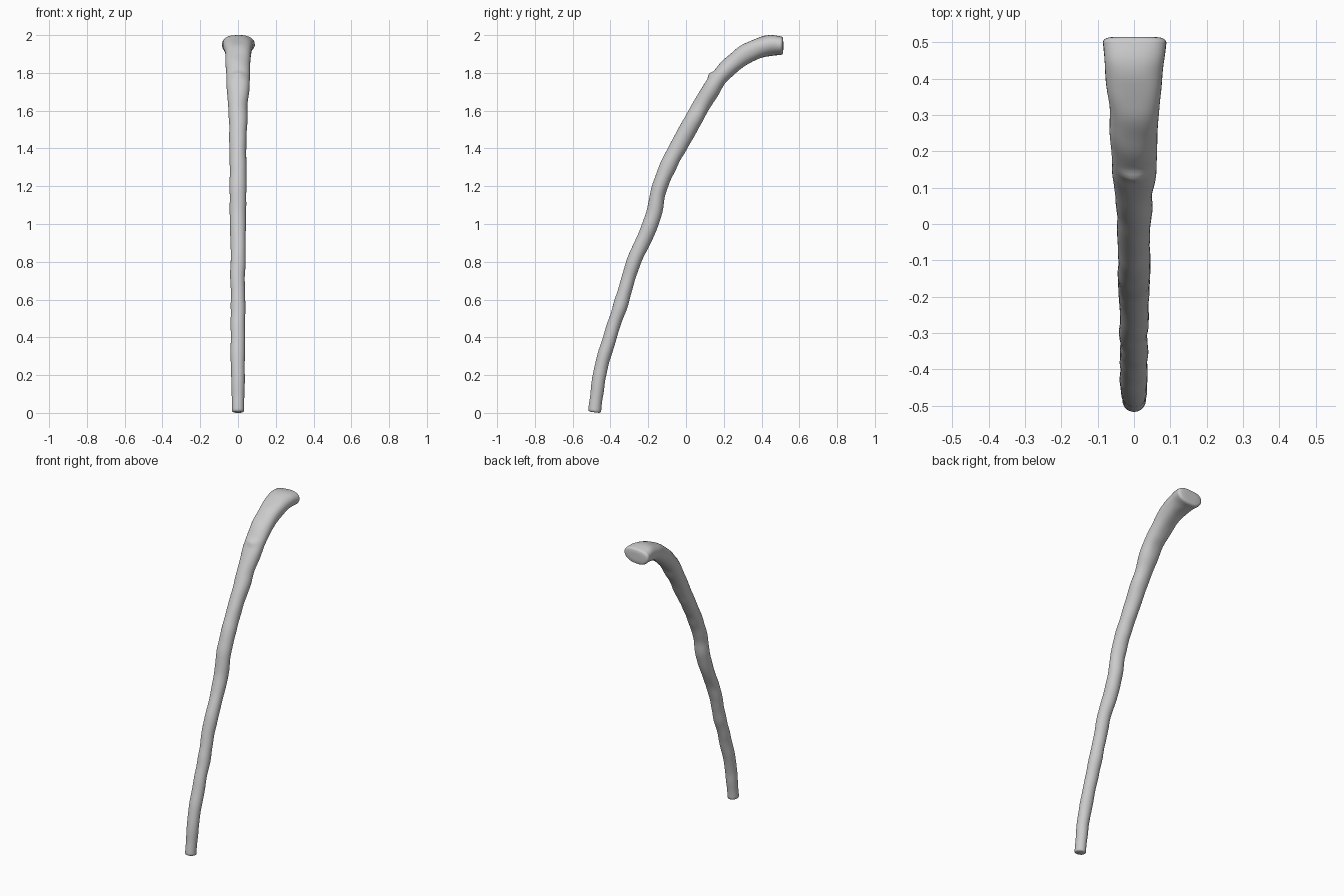
import bpy, bmesh, math
from mathutils import Vector, noise

if "Cube" in bpy.data.objects:
    bpy.data.objects.remove(bpy.data.objects["Cube"])

# Stations along the stick: y, z, half width in x, half thickness in side view
STATIONS = [
    (-0.484, 0.008, 0.034, 0.034), (-0.458, 0.20, 0.036, 0.035),
    (-0.403, 0.40, 0.037, 0.036), (-0.337, 0.60, 0.038, 0.037),
    (-0.277, 0.80, 0.040, 0.038), (-0.186, 1.00, 0.042, 0.041),
    (-0.137, 1.20, 0.044, 0.041), (-0.045, 1.40, 0.045, 0.045),
    (0.068, 1.60, 0.051, 0.046), (0.154, 1.745, 0.060, 0.046),
    (0.214, 1.814, 0.063, 0.047), (0.288, 1.880, 0.067, 0.049),
    (0.362, 1.922, 0.074, 0.052), (0.447, 1.944, 0.082, 0.054),
    (0.500, 1.944, 0.088, 0.050),
]
SIDES, STEPS = 32, 10


def spline(t):
    """Catmull-Rom value and slope at t (station units)."""
    i = min(int(t), len(STATIONS) - 2)
    u = t - i
    get = lambda k: Vector(STATIONS[max(0, min(k, len(STATIONS) - 1))])
    a, b, c, d = (get(k) for k in range(i - 1, i + 3))
    m0, m1 = (c - a) / 2, (d - b) / 2
    v = (b * (2*u**3 - 3*u**2 + 1) + m0 * (u**3 - 2*u**2 + u)
         + c * (3*u**2 - 2*u**3) + m1 * (u**3 - u**2))
    dv = (b * (6*u*u - 6*u) + m0 * (3*u*u - 4*u + 1)
          + c * (6*u - 6*u*u) + m1 * (3*u*u - 2*u))
    return v, dv


def add_ring(bm, t, scale=1.0, push=0.0):
    v, dv = spline(t)
    tan = Vector((0, dv[0], dv[1])).normalized()
    nrm = Vector((0, -tan.z, tan.y))          # upper / front side of the bend
    centre = Vector((0, v[0], v[1])) + tan * push
    flat = max(0.0, min(1.0, (t - 8) / 5))    # handle gets squarer
    p = 1.0 - 0.25 * flat
    ring = []
    for k in range(SIDES):
        a = 2 * math.pi * k / SIDES
        ca, sa = math.cos(a), math.sin(a)
        x = math.copysign(abs(ca) ** p, ca)
        n = math.copysign(abs(sa) ** p, sa)
        if n < 0:
            x *= 1 + 0.16 * flat * n          # narrower underside
        co = centre + Vector((x * v[2], 0, 0)) * scale + nrm * n * v[3] * scale
        # carved lumps
        out = (Vector((x, 0, 0)) + nrm * n).normalized()
        co += out * noise.noise(co * 11) * 0.005 * scale
        # small knot on the upper side below the handle
        if n > 0:
            knot = math.exp(-((co.z - 1.787) / 0.014) ** 2 - (co.x / 0.035) ** 2)
            co += nrm * n * 0.012 * knot
        ring.append(bm.verts.new(co))
    return ring


bm = bmesh.new()
last = len(STATIONS) - 1
rings = [add_ring(bm, 0, 0.72, -0.006), add_ring(bm, 0, 0.92, -0.003)]
rings += [add_ring(bm, i / STEPS) for i in range(last * STEPS + 1)]
# rounded end of the handle
rings += [add_ring(bm, last, s, d) for s, d in
          ((0.97, 0.006), (0.90, 0.011), (0.78, 0.014), (0.4, 0.015))]
for r0, r1 in zip(rings, rings[1:]):
    for k in range(SIDES):
        j = (k + 1) % SIDES
        bm.faces.new((r0[k], r0[j], r1[j], r1[k]))
bm.faces.new(rings[0])
bm.faces.new(rings[-1])
bmesh.ops.recalc_face_normals(bm, faces=bm.faces)
# rest on the ground
low = min(v.co.z for v in bm.verts)
bmesh.ops.translate(bm, verts=bm.verts, vec=(0, 0, -low))

mesh = bpy.data.meshes.new("curved_stick")
bm.to_mesh(mesh)
bm.free()
obj = bpy.data.objects.new("curved_stick", mesh)
bpy.context.collection.objects.link(obj)
bpy.context.view_layer.objects.active = obj
obj.select_set(True)
bpy.ops.object.shade_smooth_by_angle(angle=math.radians(50))
